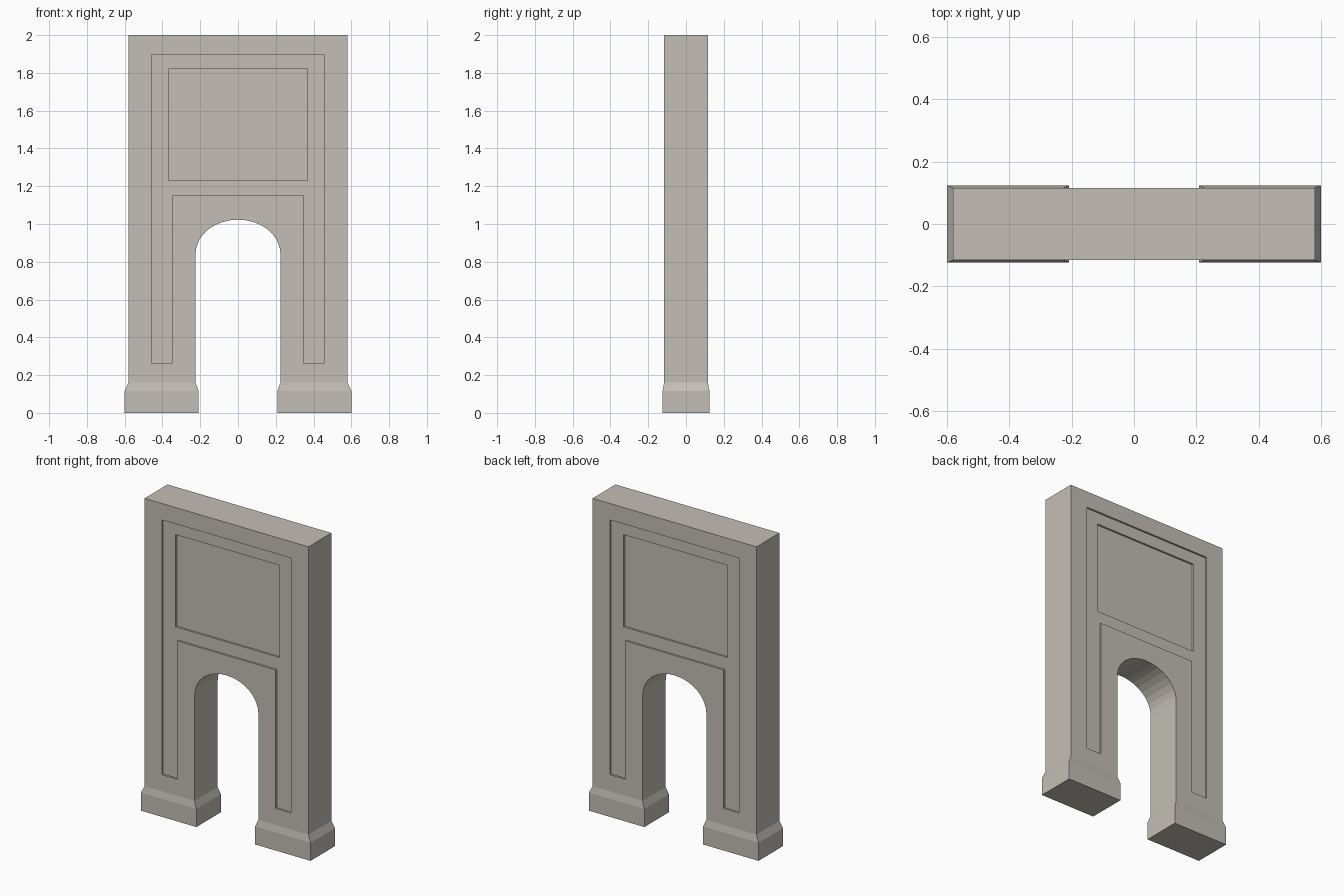
import bpy, bmesh, math

old = bpy.data.objects.get("Cube")
if old:
    bpy.data.objects.remove(old, do_unlink=True)

HALF_W, HALF_D, HEIGHT = 0.58, 0.116, 2.0
ARCH_W, SPRING, ARCH_RISE = 0.225, 0.84, 0.183
FOOT_Z, PLINTH_Z = 0.16, 0.115
RECESS = 0.012

stone = bpy.data.materials.new("warm_grey_stone")
stone.use_nodes = True
colour = (0.55, 0.52, 0.465, 1)
stone.diffuse_color = colour
stone.node_tree.nodes["Principled BSDF"].inputs["Base Color"].default_value = colour


def add_object(name, bm):
    bmesh.ops.recalc_face_normals(bm, faces=bm.faces)
    mesh = bpy.data.meshes.new(name)
    bm.to_mesh(mesh)
    bm.free()
    mesh.materials.append(stone)
    obj = bpy.data.objects.new(name, mesh)
    bpy.context.scene.collection.objects.link(obj)
    return obj


def prism(name, outline, y0, y1):
    """Extrude an x-z outline from y0 to y1."""
    bm = bmesh.new()
    face = bm.faces.new([bm.verts.new((x, y0, z)) for x, z in outline])
    ext = bmesh.ops.extrude_face_region(bm, geom=[face])
    verts = [g for g in ext["geom"] if isinstance(g, bmesh.types.BMVert)]
    bmesh.ops.translate(bm, verts=verts, vec=(0, y1 - y0, 0))
    return add_object(name, bm)


def cut(target, cutter):
    mod = target.modifiers.new("cut", 'BOOLEAN')
    mod.operation, mod.solver, mod.object = 'DIFFERENCE', 'EXACT', cutter
    bpy.context.view_layer.objects.active = target
    bpy.ops.object.modifier_apply(modifier=mod.name)
    bpy.data.objects.remove(cutter, do_unlink=True)


def mirrored(half):
    """Close a half outline by mirroring it across x = 0."""
    return half + [(-x, z) for x, z in reversed(half)]


# Wall with an arched doorway
STEPS = 16
arch = [(ARCH_W * math.cos(math.pi * i / STEPS),
         SPRING + ARCH_RISE * math.sin(math.pi * i / STEPS)) for i in range(STEPS + 1)]
outline = [(-HALF_W, FOOT_Z), (-HALF_W, HEIGHT), (HALF_W, HEIGHT), (HALF_W, FOOT_Z),
           (ARCH_W, FOOT_Z)] + arch + [(-ARCH_W, FOOT_Z)]
wall = prism("arched_wall", outline, -HALF_D, HALF_D)

# Stepped recessed panels on both faces
border = mirrored([(0.348, 1.15), (0.348, 0.265), (0.458, 0.265), (0.458, 1.895)])
panel = mirrored([(0.368, 1.23), (0.368, 1.82)])
for side in (-1, 1):
    for shape, depth in ((border, RECESS), (panel, 2 * RECESS)):
        cut(wall, prism("recess_cutter", shape, side * (HALF_D - depth), side * 0.2))

# Plinths with a sloped top under each leg
for name, side in (("left_plinth", 1), ("right_plinth", -1)):
    bm = bmesh.new()
    rings = []
    for z, x0, x1, y in ((0, 0.208, 0.6, 0.124), (PLINTH_Z, 0.208, 0.6, 0.124),
                         (FOOT_Z, ARCH_W, HALF_W, HALF_D)):
        rings.append([bm.verts.new((side * x, yy, z))
                      for x, yy in ((x0, -y), (x1, -y), (x1, y), (x0, y))])
    for low, high in zip(rings, rings[1:]):
        for i in range(4):
            j = (i + 1) % 4
            bm.faces.new((low[i], low[j], high[j], high[i]))
    bm.faces.new(rings[0])
    bm.faces.new(rings[-1])
    add_object(name, bm)
